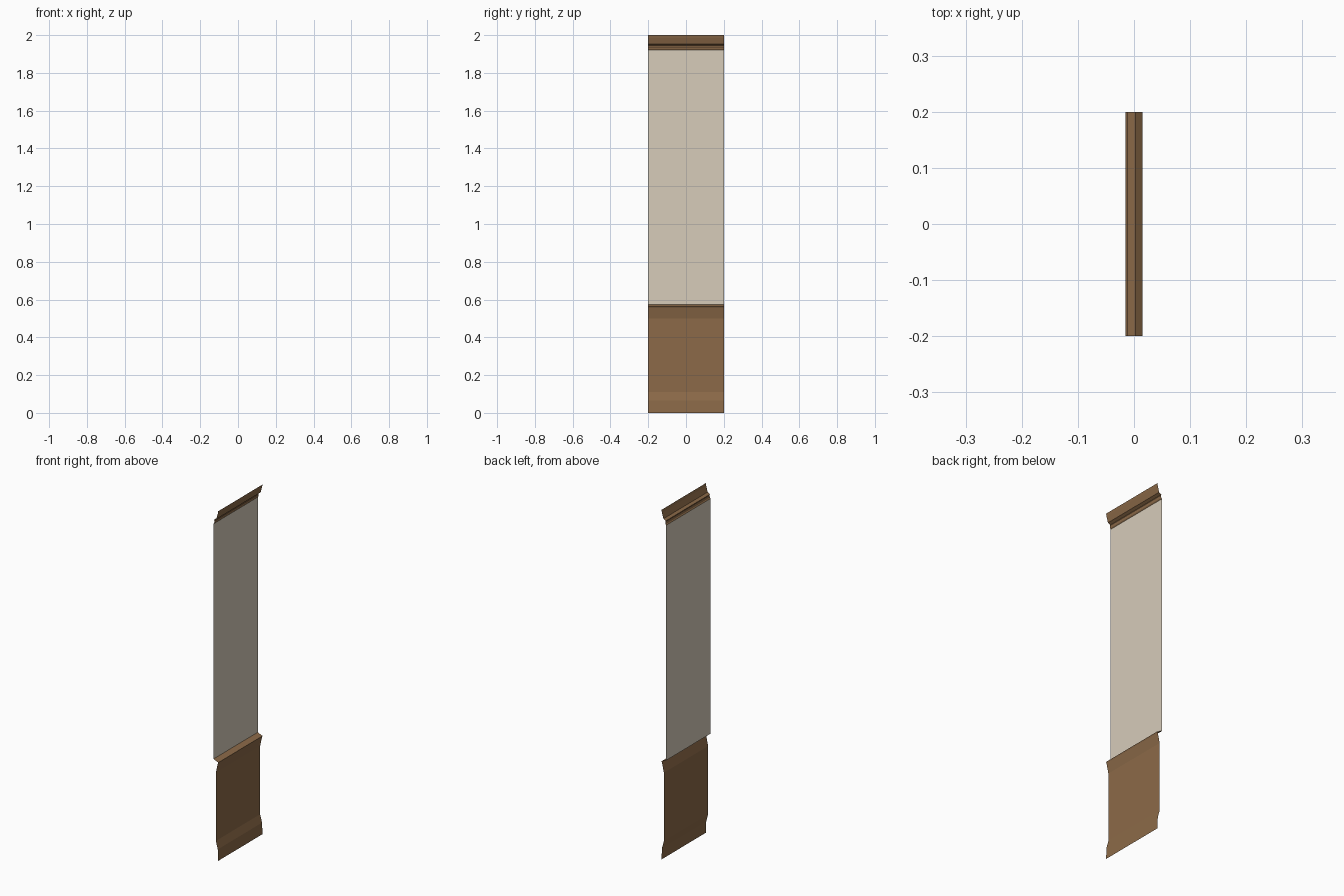
import bpy

if "Cube" in bpy.data.objects:
    bpy.data.objects.remove(bpy.data.objects["Cube"])

HALF_WIDTH = 0.2


def material(name, rgb):
    m = bpy.data.materials.new(name)
    m.diffuse_color = (*rgb, 1.0)
    m.use_nodes = True
    m.node_tree.nodes["Principled BSDF"].inputs["Base Color"].default_value = m.diffuse_color
    return m


wood = material("brown wood", (0.262, 0.144, 0.065))
plaster = material("cream plaster", (0.679, 0.604, 0.491))


def strip(name, profile, mat):
    """Sweep an open (x, z) profile, bottom to top, along y; faces look to +x."""
    verts = [(x, y, z) for x, z in profile for y in (-HALF_WIDTH, HALF_WIDTH)]
    faces = [(2 * i, 2 * i + 1, 2 * i + 3, 2 * i + 2)
             for i in range(len(profile) - 1)]
    mesh = bpy.data.meshes.new(name)
    mesh.from_pydata(verts, [], faces)
    mesh.materials.append(mat)
    obj = bpy.data.objects.new(name, mesh)
    bpy.context.collection.objects.link(obj)
    return obj


# Skirting with a sloped upper edge
strip("baseboard", [(0.015, 0.0), (0.012, 0.065), (0.0, 0.11)], wood)

# Flat lower wood panel
strip("wainscot", [(0.0, 0.11), (0.0, 0.5)], wood)

# Rail flaring outward, with a sloped cap running back to the wall
strip("chair_rail", [(0.0, 0.5), (0.012, 0.555), (0.015, 0.562),
                     (-0.015, 0.575)], wood)

# Plain upper wall
strip("upper_wall", [(-0.015, 0.575), (-0.015, 1.92)], plaster)

# Stepped crown moulding flaring outward at the top
strip("crown_moulding", [(-0.015, 1.92), (-0.011, 1.925), (-0.009, 1.938),
                         (-0.012, 1.944), (0.003, 1.952), (0.012, 1.985),
                         (0.015, 2.0)], wood)
